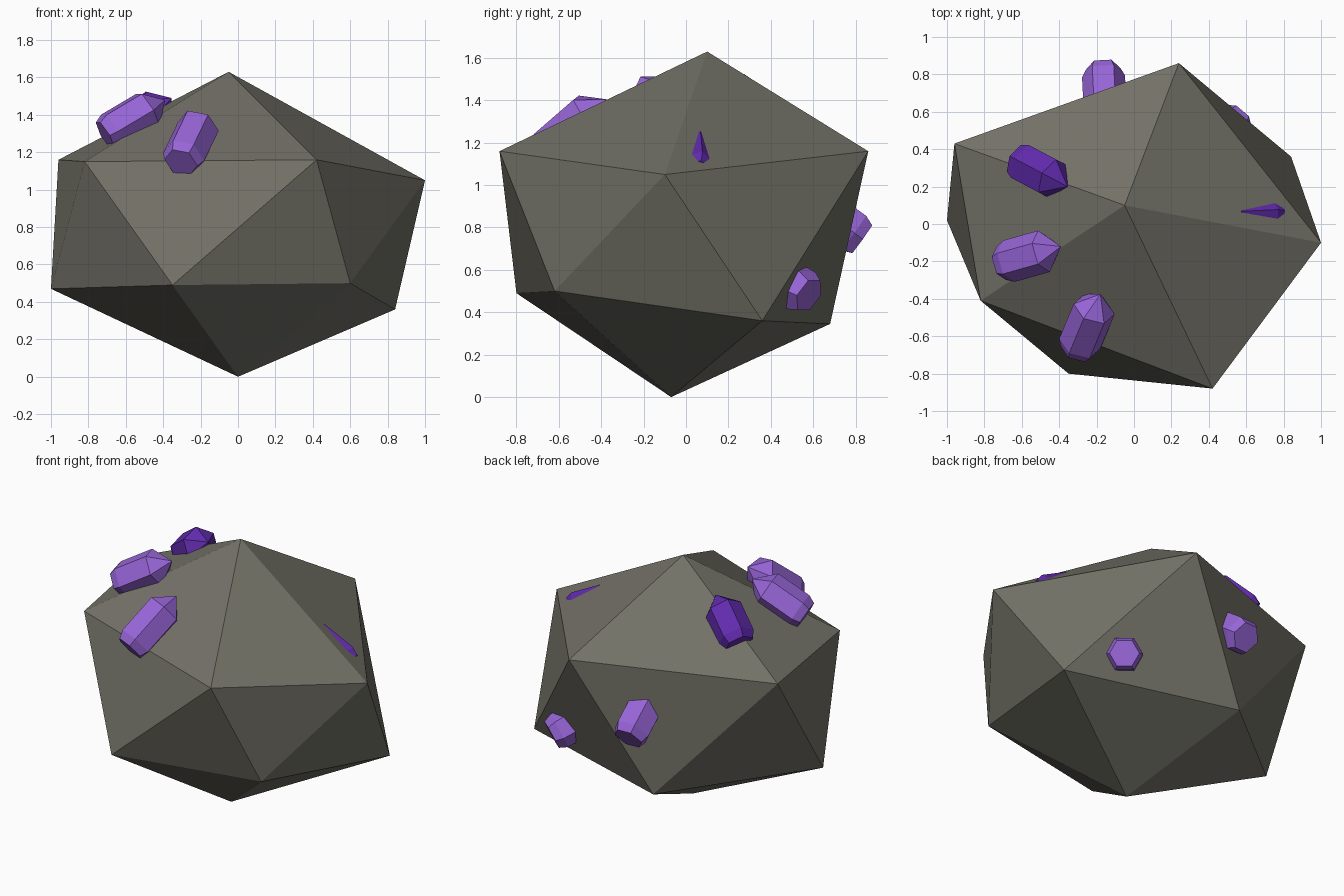
import bpy
import bmesh
import math
from mathutils import Vector

cube = bpy.data.objects.get("Cube")
if cube:
    bpy.data.objects.remove(cube, do_unlink=True)


def make_material(name, colour):
    mat = bpy.data.materials.new(name)
    mat.use_nodes = True
    mat.diffuse_color = (*colour, 1)
    mat.node_tree.nodes["Principled BSDF"].inputs["Base Color"].default_value = (*colour, 1)
    return mat


stone = make_material("grey stone", (0.17, 0.165, 0.135))
violet = make_material("light violet crystal", (0.31, 0.13, 0.68))
purple = make_material("deep purple crystal", (0.12, 0.024, 0.42))


def add_object(name, bm, mat):
    bmesh.ops.recalc_face_normals(bm, faces=bm.faces[:])
    mesh = bpy.data.meshes.new(name)
    bm.to_mesh(mesh)
    bm.free()
    mesh.materials.append(mat)
    obj = bpy.data.objects.new(name, mesh)
    bpy.context.collection.objects.link(obj)
    return obj


# Boulder: an uneven twenty-sided solid, two caps joined by a zigzag band
def build_boulder():
    bm = bmesh.new()
    top = bm.verts.new((-0.05, 0.10, 1.63))
    bottom = bm.verts.new((0.0, -0.07, 0.0))
    upper = [bm.verts.new(p) for p in (
        (1.0, -0.10, 1.05), (0.24, 0.86, 1.16), (-0.96, 0.43, 1.16),
        (-0.82, -0.41, 1.15), (0.42, -0.88, 1.16))]
    lower = [bm.verts.new(p) for p in (
        (0.84, 0.36, 0.36), (-0.24, 0.68, 0.345), (-1.0, 0.02, 0.47),
        (-0.35, -0.80, 0.49), (0.60, -0.62, 0.50))]
    for i in range(5):
        j = (i + 1) % 5
        bm.faces.new((top, upper[i], upper[j]))
        bm.faces.new((upper[i], lower[i], upper[j]))
        bm.faces.new((upper[j], lower[i], lower[j]))
        bm.faces.new((bottom, lower[j], lower[i]))
    add_object("boulder", bm, stone)


# Crystal: six-sided prism with a bevelled flat base and a pointed tip
def build_crystal(name, mat, base, tip, radius, up, turn=0):
    base, tip = Vector(base), Vector(tip)
    axis = (tip - base).normalized()
    side = Vector(up)
    side = (side - axis * side.dot(axis)).normalized()
    cross = axis.cross(side)
    length = (tip - base).length

    bm = bmesh.new()
    rings = []
    for along, size in ((0, 0.8), (0.05, 1), (length - 0.11, 1)):
        ring = []
        for k in range(6):
            a = math.radians(turn + 60 * k)
            offset = (side * math.cos(a) + cross * math.sin(a)) * radius * size
            ring.append(bm.verts.new(base + axis * along + offset))
        rings.append(ring)
    point = bm.verts.new(tip)
    bm.faces.new(rings[0])
    for k in range(6):
        n = (k + 1) % 6
        for a, b in zip(rings, rings[1:]):
            bm.faces.new((a[k], a[n], b[n], b[k]))
        bm.faces.new((rings[-1][k], rings[-1][n], point))
    add_object(name, bm, mat)


build_boulder()

# Crystals lying on the upper slopes
build_crystal("front_crystal", violet, (-0.305, -0.675, 1.145),
              (-0.18, -0.375, 1.405), 0.115, (-0.06, -0.055, 0.09))
build_crystal("right_crystal", violet, (-0.71, -0.21, 1.29),
              (-0.39, -0.12, 1.48), 0.115, (0, 0, 1), 30)
build_crystal("back_right_crystal", purple, (-0.62, 0.34, 1.29),
              (-0.355, 0.20, 1.49), 0.115, (0, 0, 1))

# Crystal almost sunk into the left slope, only one ridge showing
build_crystal("sunken_crystal", purple, (0.77, 0.046, 1.04),
              (0.433, 0.03, 1.21), 0.11, (0.505, 0.307, 0.808))

# Crystals poking base first out of the back
build_crystal("back_crystal", violet, (-0.165, 0.83, 0.745),
              (-0.15, 0.53, 0.96), 0.115, (0, 0, 1), 30)
build_crystal("back_left_crystal", violet, (0.56, 0.58, 0.48),
              (0.34, 0.32, 0.64), 0.11, (0, 0, 1), 30)
